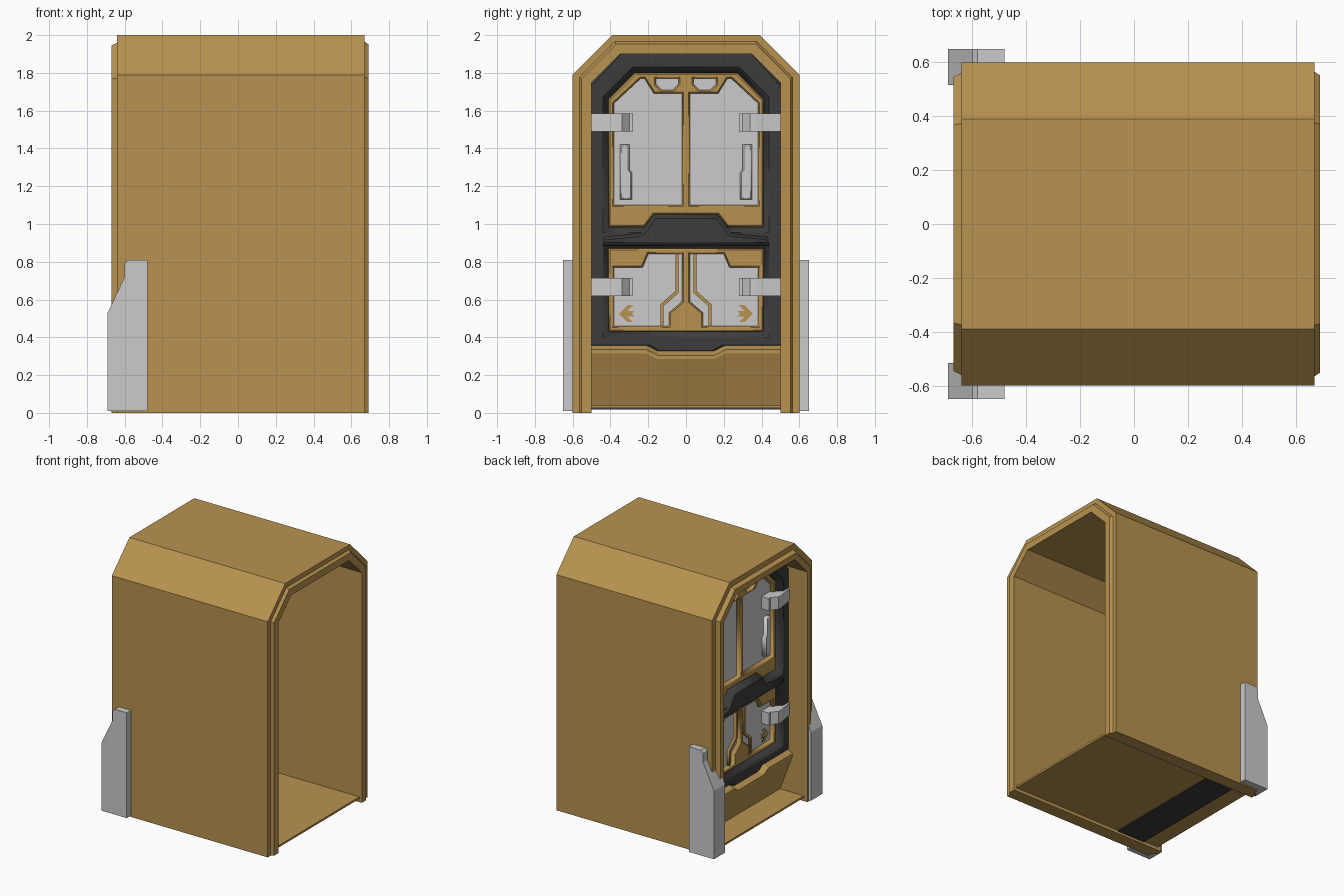
import bpy, bmesh
from mathutils import Matrix

if "Cube" in bpy.data.objects:
    bpy.data.objects.remove(bpy.data.objects["Cube"])


def material(name, rgb):
    m = bpy.data.materials.new(name)
    m.diffuse_color = (*rgb, 1)
    m.use_nodes = True
    m.node_tree.nodes["Principled BSDF"].inputs["Base Color"].default_value = m.diffuse_color
    return m


TAN = material("tan_paint", (0.48, 0.29, 0.08))
DARK = material("dark_rubber", (0.045, 0.045, 0.048))
DX = -0.39          # middle plane of the double-sided door


def loft(name, sections, mat=None):
    """Skin equal-length loops of 3D points and cap both ends."""
    bm = bmesh.new()
    rings = [[bm.verts.new(p) for p in s] for s in sections]
    n = len(rings[0])
    for a, b in zip(rings, rings[1:]):
        for i in range(n):
            j = (i + 1) % n
            bm.faces.new((a[i], a[j], b[j], b[i]))
    bm.faces.new(rings[0])
    bm.faces.new(rings[-1])
    bmesh.ops.recalc_face_normals(bm, faces=bm.faces)
    me = bpy.data.meshes.new(name)
    bm.to_mesh(me)
    bm.free()
    ob = bpy.data.objects.new(name, me)
    bpy.context.collection.objects.link(ob)
    if mat:
        me.materials.append(mat)
    return ob


def box(name, x, y, z, mat=None):
    return loft(name, [[(a, y[0], z[0]), (a, y[1], z[0]), (a, y[1], z[1]), (a, y[0], z[1])] for a in x], mat)


def slab(name, loops, half, bevel=0.0, mat=None):
    """Flat (y, z) outlines with holes, thickened both ways about the door plane."""
    cu = bpy.data.curves.new(name, 'CURVE')
    cu.dimensions = '2D'
    cu.fill_mode = 'BOTH'
    cu.extrude = half - bevel
    cu.bevel_depth = bevel
    cu.bevel_resolution = 0
    cu.offset = -bevel
    for pts in loops:
        sp = cu.splines.new('POLY')
        sp.points.add(len(pts) - 1)
        for p, (y, z) in zip(sp.points, pts):
            p.co = (y, z, 0, 1)
        sp.use_cyclic_u = True
    if mat:
        cu.materials.append(mat)
    ob = bpy.data.objects.new(name, cu)
    bpy.context.collection.objects.link(ob)
    ob.matrix_world = Matrix(((0, 0, 1, DX), (1, 0, 0, 0), (0, 1, 0, 0), (0, 0, 0, 1)))
    bpy.ops.object.select_all(action='DESELECT')
    ob.select_set(True)
    bpy.context.view_layer.objects.active = ob
    bpy.ops.object.convert(target='MESH')
    return ob


def flip(pts):
    return [(-y, z) for y, z in reversed(pts)]


def sym(pts):
    """Complete a right-hand half outline with its mirror image."""
    return pts + flip(pts)


def arch(d, z0=0.0):
    """Chamfered tunnel outline, inset by d."""
    k = 0.414 * d
    return sym([(0.6 - d, z0), (0.6 - d, 1.79 - k), (0.39 - k, 2 - d)])


def arch_ring(x, d_out, d_in):
    return [(x, y, z) for y, z in arch(d_out) + arch(d_in)[::-1]]


# Tunnel shell, end lips and floor
loft("shell", [arch_ring(-0.64, 0, 0.1), arch_ring(0.67, 0, 0.1)], TAN)
loft("front_lip", [arch_ring(0.67, 0.035, 0.1), arch_ring(0.69, 0.048, 0.1)], TAN)
loft("rear_lip", [arch_ring(-0.64, 0.04, 0.1), arch_ring(-0.67, 0.055, 0.1)], TAN)
box("floor", (-0.64, 0.67), (-0.5, 0.5), (0.025, 0.04), TAN)
box("door_sill", (DX - 0.12, DX + 0.12), (-0.5, 0.5), (0.018, 0.036), DARK)

# Corner bumpers
bumper = [(-0.69, 0.01), (-0.48, 0.01), (-0.48, 0.81), (-0.58, 0.81),
          (-0.60, 0.79), (-0.60, 0.72), (-0.69, 0.53)]
for s, side in ((-1, "right"), (1, "left")):
    loft(side + "_bumper", [[(x, s * y, z) for x, z in bumper] for y in (0.515, 0.65)])

# Dark door frame with upper and lower openings
upper = sym([(0.17, 1.05), (0.22, 0.985), (0.41, 0.985), (0.41, 1.66), (0.27, 1.80)])
lower = sym([(0.41, 0.43), (0.41, 0.87)])
frame_outline = sym([(0.15, 0.30), (0.2, 0.33), (0.53, 0.33), (0.53, 1.74), (0.36, 1.93)])
slab("door_frame", [frame_outline, upper, lower], 0.12, 0.03, DARK)
slab("crossbar", [sym([(0.44, 0.885), (0.44, 0.935), (0.24, 0.955), (0.17, 1.05)])], 0.135, 0.02, DARK)

# Grey backing plate behind the tan door leaves
slab("backing_plate", [sym([(0.46, 0.34), (0.46, 1.72), (0.32, 1.85)])], 0.05)

# Tan leaf frames with window cut-outs
window = [(0.02, 1.10), (0.38, 1.10), (0.38, 1.64), (0.24, 1.77), (0.22, 1.77), (0.17, 1.69), (0.02, 1.69)]
vent = [(0.04, 1.77), (0.16, 1.77), (0.16, 1.74), (0.13, 1.71), (0.07, 1.71), (0.04, 1.74)]
hatch = [(0.02, 0.84), (0.20, 0.84), (0.23, 0.77), (0.38, 0.77), (0.38, 0.46),
         (0.09, 0.46), (0.09, 0.53), (0.02, 0.59)]
slab("upper_leaf_frame", [upper, window, flip(window), vent, flip(vent)], 0.08, 0.008, TAN)
slab("lower_leaf_frame", [lower, hatch, flip(hatch)], 0.08, 0.008, TAN)

# Handles, trim strips and arrows on both leaves
handle = [(0.30, 1.42), (0.30, 1.29), (0.285, 1.27), (0.285, 1.13), (0.35, 1.13), (0.35, 1.42)]
strip = [(0.04, 0.84), (0.04, 0.635), (0.12, 0.565), (0.12, 0.45), (0.135, 0.45),
         (0.135, 0.575), (0.055, 0.645), (0.055, 0.84)]
arrow = [(0.355, 0.525), (0.31, 0.57), (0.28, 0.57), (0.31, 0.54), (0.27, 0.54),
         (0.285, 0.525), (0.27, 0.51), (0.31, 0.51), (0.28, 0.48), (0.31, 0.48)]
for part, pts, half, bev, mat in (("handle", handle, 0.08, 0.008, None),
                                  ("trim_strip", strip, 0.07, 0, TAN),
                                  ("arrow", arrow, 0.056, 0, TAN)):
    slab("left_" + part, [pts], half, bev, mat)
    slab("right_" + part, [flip(pts)], half, bev, mat)

# Hinges on both faces of the door
hinge = [(0.5, 0.05), (0.5, 0.13), (0.37, 0.15), (0.34, 0.15), (0.30, 0.11), (0.28, 0.11), (0.28, 0.05)]
for sx in (-1, 1):
    for sy in (-1, 1):
        for z in (0.62, 1.49):
            loft("hinge", [[(DX + sx * o, sy * y, h) for y, o in hinge] for h in (z, z + 0.095)])

# Overhanging kick panel with a dipped top edge
sections = []
for y, d in ((-0.5, 0), (-0.21, 0), (-0.15, -0.03), (0.15, -0.03), (0.21, 0), (0.5, 0)):
    half = [(0.05, 0.04), (0.155, 0.315 + d), (0.155, 0.335 + d), (0.11, 0.36 + d)]
    sections.append([(DX + o, y, z) for o, z in sym(half)])
loft("kick_panel", sections, TAN)
